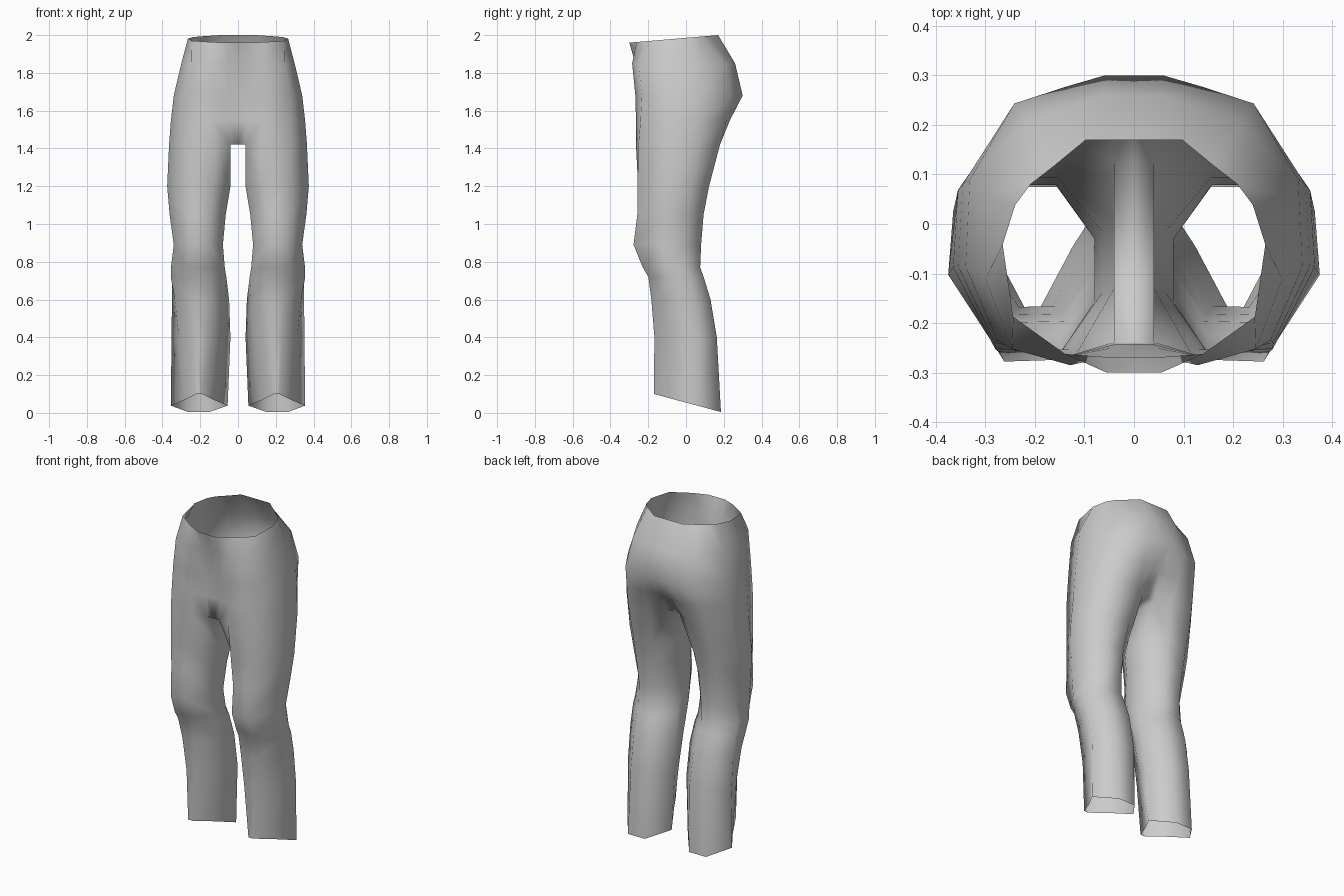
import bpy
import bmesh

default_cube = bpy.data.objects.get("Cube")
if default_cube:
    bpy.data.objects.remove(default_cube, do_unlink=True)

# Cross-sections in a unit square: front inside, round the outside, to back inside
HEM = [(.23, .35), (.45, 0), (.55, 0), (.77, .35), (1, .65), (.7, 1), (.32, 1), (0, .65)]
LEG = [(0, .35), (.27, .03), (.7, .02), (1, .42), (.97, .75), (.7, 1), (.3, 1), (0, .7)]
CROTCH = [(0, .06), (.24, 0), (.74, .03), (1, .4), (.97, .75), (.7, 1), (.25, 1), (0, .87)]
HIP = [(0, .03), (.3, 0), (.78, .06), (1, .32), (.97, .63), (.66, .9), (.3, .96), (.03, 1)]
WAIST = [(0, 0), (.4, .08), (.9, .24), (1, .55), (.88, .72), (.73, .81), (.5, .89), (.2, 1)]


def blend(a, b, t):
    return [(p[0] + (q[0] - p[0]) * t, p[1] + (q[1] - p[1]) * t) for p, q in zip(a, b)]


def ring(bm, shape, z, inner, outer, front, back, tilt=0):
    """Fit a unit section between the given limits; tilt raises its back."""
    return [bm.verts.new((inner + u * (outer - inner), front + v * (back - front), z + tilt * v))
            for u, v in shape]


def bridge(bm, low, high, closed):
    n = len(low)
    for i in range(n if closed else n - 1):
        j = (i + 1) % n
        bm.faces.new((low[i], low[j], high[j], high[i]))


def with_seams(bm, row):
    """Add the centre seam points at both ends of an open half ring."""
    ends = [bm.verts.new((0, v.co.y, v.co.z)) for v in (row[0], row[-1])]
    return [ends[0], *row, ends[1]]


bm = bmesh.new()

# Leg, from hem to crotch
leg = [
    ring(bm, HEM, .1, .055, .355, -.17, .185, -.095),
    ring(bm, blend(HEM, LEG, .4), .4, .04, .356, -.17, .163),
    ring(bm, blend(HEM, LEG, .7), .6, .047, .356, -.188, .13),
    ring(bm, LEG, .72, .062, .356, -.205, .093),
    ring(bm, LEG, .77, .07, .355, -.235, .075),
    ring(bm, LEG, .89, .08, .34, -.285, .08),
    ring(bm, LEG, 1.05, .065, .362, -.265, .093),
    ring(bm, LEG, 1.2, .04, .375, -.265, .122),
    ring(bm, CROTCH, 1.42, .04, .365, -.265, .18),
]
for low, high in zip(leg, leg[1:]):
    bridge(bm, low, high, True)

# Hips and waist, open at the centre seam
torso = [leg[-1],
         ring(bm, blend(CROTCH, HIP, .6), 1.55, .042, .355, -.265, .245),
         ring(bm, HIP, 1.68, .05, .34, -.268, .3),
         ring(bm, HIP, 1.85, .055, .3, -.285, .26),
         ring(bm, WAIST, 1.96, .055, .265, -.3, .17, .04)]
torso = [with_seams(bm, row) for row in torso]
for low, high in zip(torso, torso[1:]):
    bridge(bm, low, high, False)

# Crotch strip between the legs
base = torso[0]
bm.faces.new((base[0], base[-1], base[-2], base[1]))

mesh = bpy.data.meshes.new("trousers")
bm.to_mesh(mesh)
bm.free()
trousers = bpy.data.objects.new("trousers", mesh)
bpy.context.collection.objects.link(trousers)

mirror = trousers.modifiers.new("other_side", "MIRROR")
mirror.use_axis = (True, False, False)
mirror.use_clip = True
mirror.merge_threshold = .001

# Plain grey cloth
cloth = bpy.data.materials.new("grey_cloth")
cloth.use_nodes = True
grey = (.6, .6, .6, 1)
cloth.diffuse_color = grey
cloth.node_tree.nodes["Principled BSDF"].inputs["Base Color"].default_value = grey
mesh.materials.append(cloth)
for face in mesh.polygons:
    face.use_smooth = True
